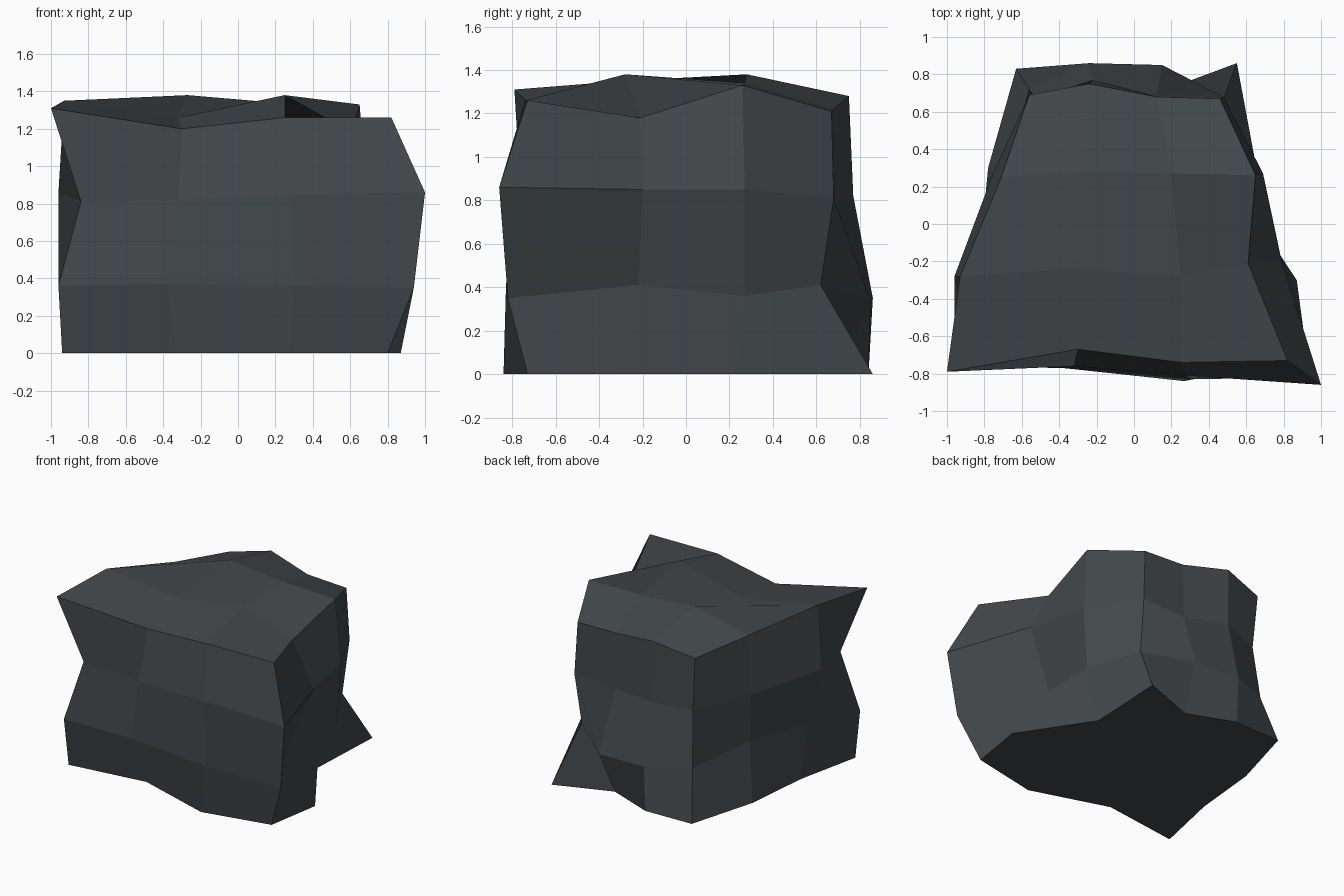
import bpy
import bmesh

# Remove the default cube only
default = bpy.data.objects.get("Cube")
if default:
    bpy.data.objects.remove(default, do_unlink=True)


def make_material(name, colour):
    """One flat, matte colour for viewport and render."""
    material = bpy.data.materials.new(name)
    material.use_nodes = True
    material.diffuse_color = colour
    shader = material.node_tree.nodes["Principled BSDF"]
    shader.inputs["Base Color"].default_value = colour
    shader.inputs["Roughness"].default_value = 1
    return material


def section(bm, heights, front, right, back, left):
    """Add one outline of the boulder, walked around from the front corner."""
    outline = front + right + back + left
    return [bm.verts.new((x, y, z)) for (x, y), z in zip(outline, heights)]


def bridge(bm, lower, upper):
    """Join two outlines with quads that fold from upper left to lower right."""
    count = len(lower)
    for i in range(count):
        j = (i + 1) % count
        bm.faces.new((lower[j], upper[j], upper[i], lower[i]))


def cap_grid(bm, ring, inner):
    """Close a twelve point outline with a three by three grid of quads."""
    a, b, c, d = inner
    rows = [
        ring[0:4],
        [ring[11], a, b, ring[4]],
        [ring[10], c, d, ring[5]],
        [ring[9], ring[8], ring[7], ring[6]],
    ]
    for near, far in zip(rows, rows[1:]):
        for i in range(3):
            bm.faces.new((near[i], near[i + 1], far[i + 1], far[i]))


bm = bmesh.new()

# Footprint, with one sharp toe at the back
base = section(
    bm, [0] * 12,
    front=[(-.94, -.73), (-.33, -.65), (.27, -.84), (.8, -.73)],
    right=[(.87, -.3), (.52, .23)],
    back=[(.55, .86), (.12, .7), (-.24, .84), (-.63, .83)],
    left=[(-.78, .3), (-.83, -.22)],
)

# Lower bulge, pinched in on the right
low = section(
    bm, [.36, .37, .36, .35, .41, .36, .41, .34, .35, .37, .43, .46],
    front=[(-.96, -.76), (-.38, -.77), (.3, -.83), (.94, -.82)],
    right=[(.6, -.22), (.66, .27)],
    back=[(.46, .62), (.15, .85), (-.24, .86), (-.56, .72)],
    left=[(-.7, .22), (-.9, -.2)],
)

# Waist
middle = section(
    bm, [.81, .82, .85, .86, .85, .85, .81, .79, .82, .79, .82, .86],
    front=[(-.84, -.69), (-.32, -.76), (.28, -.81), (1, -.86)],
    right=[(.79, -.2), (.69, .27)],
    back=[(.48, .68), (.12, .69), (-.22, .77), (-.53, .67)],
    left=[(-.75, .28), (-.96, -.28)],
)

# Upper rim
rim = section(
    bm, [1.31, 1.2, 1.26, 1.26, 1.18, 1.33, 1.21, 1.22, 1.28, 1.21, 1.26, 1.35],
    front=[(-1, -.79), (-.3, -.67), (.25, -.74), (.82, -.73)],
    right=[(.61, -.21), (.65, .26)],
    back=[(.46, .67), (.12, .68), (-.24, .75), (-.56, .69)],
    left=[(-.71, .25), (-.93, -.28)],
)

# Side bands and flat underside
for lower, upper in ((base, low), (low, middle), (middle, rim)):
    bridge(bm, lower, upper)
bm.faces.new(base[::-1])

# Uneven top
crown = [(-.32, -.24, 1.26), (.25, -.28, 1.38), (-.27, .28, 1.38), (.2, .27, 1.34)]
cap_grid(bm, rim, [bm.verts.new(point) for point in crown])

# Boulder object, flat shaded
mesh = bpy.data.meshes.new("boulder")
bm.to_mesh(mesh)
bm.free()
mesh.materials.append(make_material("dark slate grey", (.055, .064, .069, 1)))
boulder = bpy.data.objects.new("boulder", mesh)
bpy.context.collection.objects.link(boulder)
